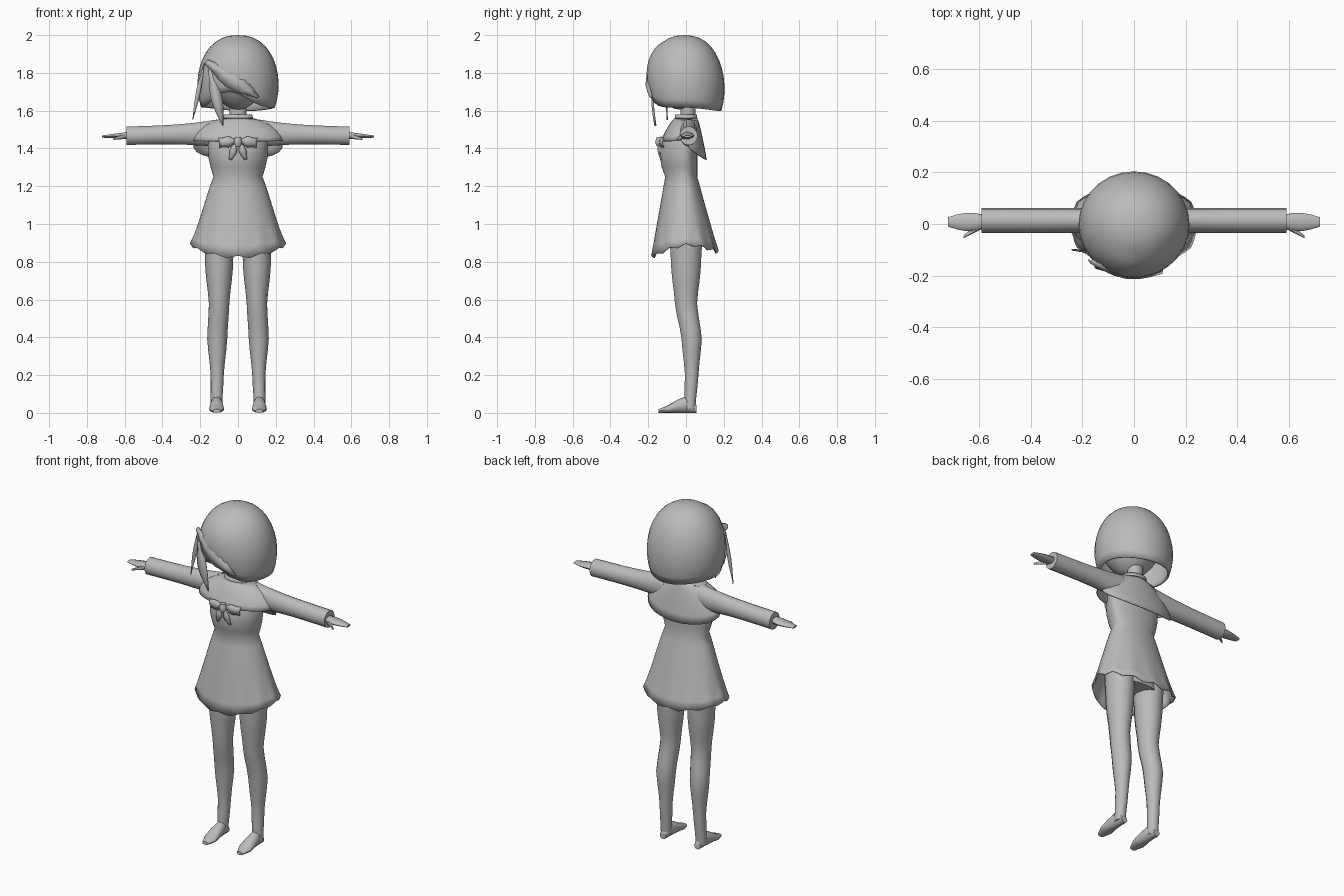
import bpy, bmesh
from math import sin, cos, pi, radians
from mathutils import Vector

cube = bpy.data.objects.get("Cube")
if cube:
    bpy.data.objects.remove(cube, do_unlink=True)

shade = (0.5, 0.5, 0.5, 1)
grey = bpy.data.materials.new("plain_grey")
grey.use_nodes = True
grey.diffuse_color = shade
grey.node_tree.nodes["Principled BSDF"].inputs["Base Color"].default_value = shade


def finish(name, bm, thick=0, mirror=False):
    bmesh.ops.remove_doubles(bm, verts=bm.verts, dist=0.0005)
    bmesh.ops.recalc_face_normals(bm, faces=bm.faces)
    mesh = bpy.data.meshes.new(name)
    bm.to_mesh(mesh)
    bm.free()
    mesh.materials.append(grey)
    part = bpy.data.objects.new(name, mesh)
    bpy.context.collection.objects.link(part)
    if mirror:
        part.modifiers.new("mirror", 'MIRROR')
    if thick:
        part.modifiers.new("thickness", 'SOLIDIFY').thickness = thick
    bpy.ops.object.select_all(action='DESELECT')
    part.select_set(True)
    bpy.context.view_layer.objects.active = part
    bpy.ops.object.shade_smooth_by_angle(angle=radians(50))


def surface(name, point, rows=8, sides=14, capped=True, **options):
    """Skin closed rings; point(f, t) places a vertex by fraction along and angle around."""
    bm = bmesh.new()
    rings = [[bm.verts.new(point(r / rows, 2 * pi * s / sides)) for s in range(sides)]
             for r in range(rows + 1)]
    for low, high in zip(rings, rings[1:]):
        for s in range(sides):
            n = (s + 1) % sides
            bm.faces.new((low[s], low[n], high[n], high[s]))
    if capped:
        bm.faces.new(rings[0])
        bm.faces.new(rings[-1])
    finish(name, bm, **options)


def blend(f, *values):
    """Ease between evenly spaced values."""
    place = f * (len(values) - 1)
    i = min(int(place), len(values) - 2)
    u = place - i
    u = (u + u * u * (3 - 2 * u)) / 2
    return values[i] + (values[i + 1] - values[i]) * u


def mix(start, end, f):
    return Vector(start).lerp(Vector(end), f)


def strip(name, start, end, width, bulge, root=0.3, tip=0.1, **options):
    """Thin folded leaf that bows forward between two points."""
    bm = bmesh.new()
    run = (Vector(end) - Vector(start)).normalized()
    across = run.cross(Vector((0, 1, 0))).normalized()
    front = Vector((0, -1, 0))
    rows = []
    steps = 6
    for i in range(steps + 1):
        f = i / steps
        swell = sin(pi * f)
        half = across * width * max(swell, root + (tip - root) * f)
        mid = mix(start, end, f) + front * bulge * swell
        rows.append([bm.verts.new(co) for co in (mid - half, mid + front * width / 4, mid + half)])
    for p, q in zip(rows, rows[1:]):
        for j in range(2):
            bm.faces.new((p[j], p[j + 1], q[j + 1], q[j]))
    finish(name, bm, thick=0.005, **options)


# Head and neck
def head(f, t):
    r = sin(pi * f) * (0.165 - 0.04 * max(0, -cos(pi * f)))
    return r * cos(t), r * sin(t) - 0.03, 1.77 + 0.165 * cos(pi * f)


def neck(f, t):
    return 0.045 * cos(t), 0.04 * sin(t) + 0.01, 1.5 + 0.15 * f


def neck_band(f, t):
    return (0.085 - 0.01 * f) * cos(t), 0.06 * sin(t), 1.54 + 0.04 * f


surface("head", head, rows=12, sides=20, capped=False)
surface("neck", neck, rows=2)
surface("neck_band", neck_band, rows=2, capped=False, thick=0.008)


# Bob haircut, raised over the face with a slanted hem
def hair(f, t):
    turn = 0.65 * pi * f
    r = 0.215 * sin(turn) ** 0.85
    z = 1.73 + 0.27 * cos(turn)
    lift = max(0, -sin(t)) ** 3 * 0.09 * (1 - cos(t)) + 0.01 * sin(2 * t + 2)
    return r * cos(t), 0.96 * r * sin(t) - 0.01 * (1 - f), z + lift * max(0, f - 0.25) / 0.75


surface("bob_hair", hair, rows=12, sides=28, capped=False, thick=0.012)
strip("fringe_sweep", (-0.17, -0.14, 1.86), (0.11, -0.18, 1.67), 0.05, 0.04)
strip("side_lock", (-0.15, -0.15, 1.82), (-0.08, -0.16, 1.52), 0.03, 0.02)
strip("loose_strand", (-0.18, -0.11, 1.85), (-0.24, -0.1, 1.55), 0.012, 0)


# Dress: fitted bodice above the waist, flared pleats below it
def dress(f, t):
    z = 1.55 - 0.7 * f
    up = max(0, (z - 1.25) / 0.3)
    down = max(0, (1.25 - z) / 0.4)
    pleat = 0.04 * max(0, down - 0.3) ** 2 * cos(12 * t)
    width = 0.13 + 0.03 * sin(pi * up) + 0.12 * down ** 0.9
    if sin(t) < 0:
        depth = 0.11 + 0.04 * sin(pi * up) - 0.06 * up ** 2 + 0.07 * down
    else:
        depth = 0.06 + 0.11 * down
    hem = down ** 4 * (0.04 * cos(t) ** 2 - 0.025 * max(0, -sin(t)) + 0.008 * cos(12 * t))
    return width * (1 + pleat) * cos(t), depth * (1 + pleat) * sin(t), z + hem


def hips(f, t):
    r = 0.16 - 0.05 * f
    return r * cos(t), 0.6 * r * sin(t), 0.88 + 0.3 * f


surface("dress", dress, rows=14, sides=48, capped=False, thick=0.006)
surface("underskirt", hips, rows=3)


# Short cape, long behind and cut away above the arms
def cape(f, t):
    back = max(0, sin(t))
    width = 0.08 + 0.16 * sin(pi / 2 * f)
    depth = 0.06 + (0.05 if sin(t) > 0 else 0.075) * f
    drop = 0.12 + 0.1 * back ** 0.6
    return width * cos(t), depth * sin(t), 1.56 - drop * f ** 1.3


surface("cape", cape, rows=6, sides=28, capped=False, thick=0.006)


# Bow on the chest
def knot(f, t):
    r = 0.014 + 0.008 * sin(pi * f)
    return r * cos(t), r * sin(t) - 0.14, 1.41 + 0.05 * f


surface("bow_knot", knot, rows=3, sides=8)
strip("bow_wing", (0.01, -0.13, 1.44), (0.1, -0.12, 1.43), 0.03, 0.01, tip=0.9, mirror=True)
strip("bow_tail", (0.01, -0.14, 1.43), (0.04, -0.13, 1.34), 0.02, 0.01, tip=0.6, mirror=True)


# Sleeves and hands
def sleeve(f, t):
    r = 0.05 + 0.025 * (1 - f) ** 3
    return 0.11 + 0.48 * f, 0.014 + 0.048 * cos(t), 1.48 - 0.013 * f + r * sin(t)


def hand(f, t):
    depth = 0.018 + 0.018 * sin(pi * f)
    height = 0.023 - 0.017 * f
    return 0.55 + 0.17 * f, 0.008 + depth * cos(t), 1.47 - 0.007 * f + height * sin(t)


def thumb(f, t):
    r = 0.015 - 0.01 * f
    mid = mix((0.6, -0.01, 1.465), (0.66, -0.05, 1.45), f)
    return mid + Vector((0, r * cos(t), r * sin(t)))


surface("sleeve", sleeve, mirror=True)
surface("hand", hand, rows=5, sides=10, mirror=True)
surface("thumb", thumb, rows=2, sides=8, mirror=True)


# Legs and bare feet
def leg(f, t):
    x = blend(f, 0.115, 0.11, 0.11, 0.1, 0.1, 0.1)
    y = blend(f, 0.02, 0.03, 0.03, 0, 0, 0)
    width = blend(f, 0.03, 0.035, 0.053, 0.054, 0.073, 0.08)
    depth = blend(f, 0.03, 0.037, 0.055, 0.06, 0.08, 0.09)
    return x + width * cos(t), y + depth * sin(t), 0.02 + 0.93 * f


def foot(f, t):
    width = blend(f, 0.02, 0.03, 0.036, 0.04, 0.02)
    half = blend(f, 0.02, 0.045, 0.035, 0.02, 0.01)
    return 0.113 + width * cos(t), 0.055 - 0.2 * f, half * (1 + sin(t))


surface("leg", leg, rows=15, mirror=True)
surface("foot", foot, sides=12, mirror=True)
